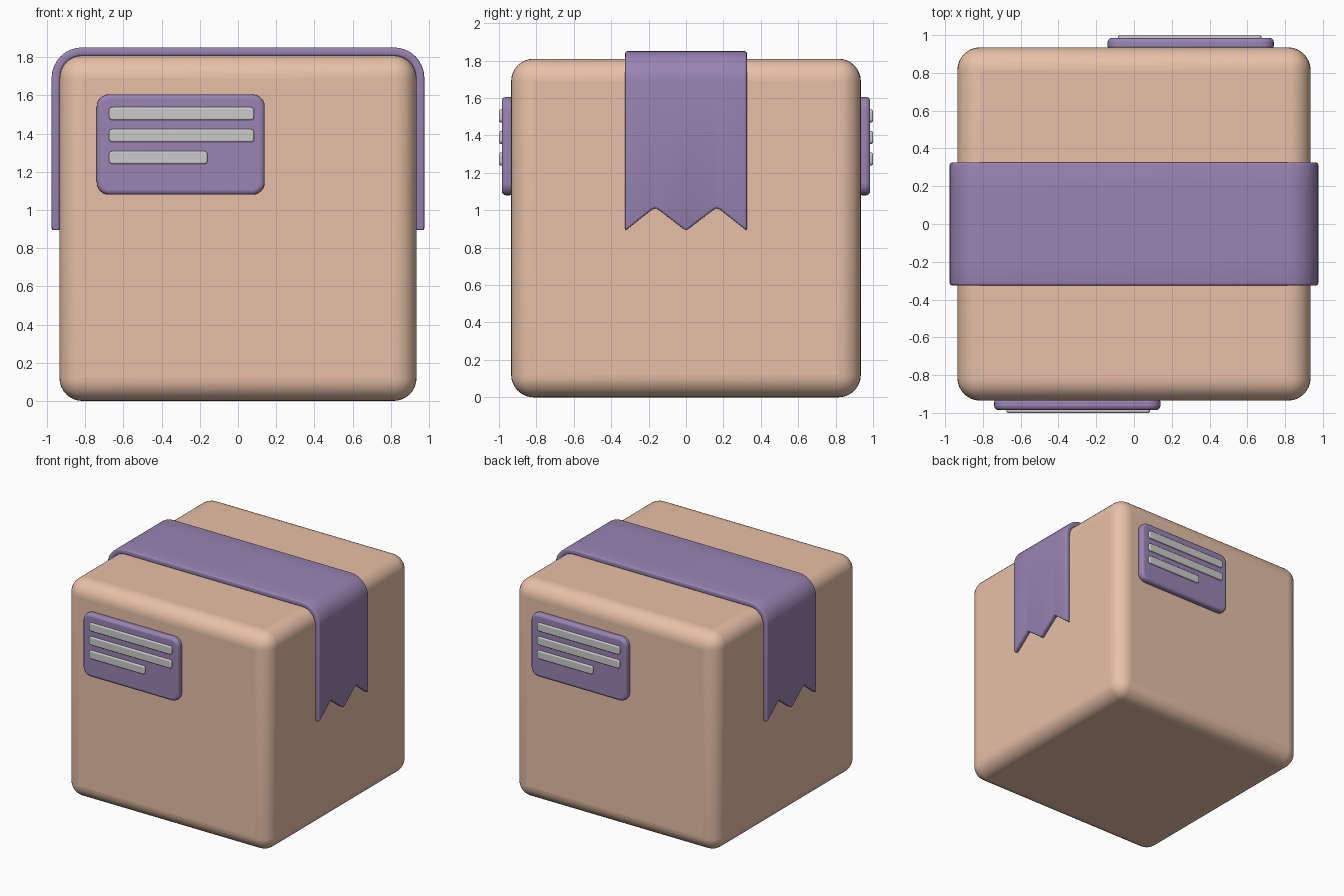
import bpy, bmesh
from math import sin, cos, pi

if "Cube" in bpy.data.objects:
    bpy.data.objects.remove(bpy.data.objects["Cube"])


def material(name, rgb):
    m = bpy.data.materials.new(name)
    m.diffuse_color = (*rgb, 1)
    m.use_nodes = True
    m.node_tree.nodes["Principled BSDF"].inputs["Base Color"].default_value = m.diffuse_color
    return m


TAN = material("cardboard", (0.80, 0.53, 0.39))
PURPLE = material("purple", (0.32, 0.23, 0.45))


def finish(bm, name, mat, bevel, segments, solid=0):
    bmesh.ops.recalc_face_normals(bm, faces=bm.faces)
    me = bpy.data.meshes.new(name)
    bm.to_mesh(me)
    bm.free()
    ob = bpy.data.objects.new(name, me)
    bpy.context.collection.objects.link(ob)
    if mat:
        me.materials.append(mat)
    if solid:
        s = ob.modifiers.new("thickness", 'SOLIDIFY')
        s.thickness, s.offset = solid, 1
    b = ob.modifiers.new("rounding", 'BEVEL')
    b.width, b.segments = bevel, segments
    b.limit_method, b.angle_limit = 'ANGLE', 0.7
    b.use_clamp_overlap = False
    bpy.context.view_layer.objects.active = ob
    ob.select_set(True)
    bpy.ops.object.shade_smooth_by_angle(angle=0.6)
    ob.select_set(False)
    return ob


def plate(name, x0, x1, z0, z1, y_out, y_in, r, bevel, mat, side):
    """Rounded rectangle slab; side=-1 turns it half round to the back."""
    bm = bmesh.new()
    corners = [(x1 - r, z1 - r), (x0 + r, z1 - r), (x0 + r, z0 + r), (x1 - r, z0 + r)]
    vs = []
    for i, (cx, cz) in enumerate(corners):
        for k in range(7):
            a = (i + k / 6) * pi / 2
            vs.append(bm.verts.new((side * (cx + r * cos(a)), side * y_out, cz + r * sin(a))))
    face = bm.faces.new(vs)
    new = bmesh.ops.extrude_face_region(bm, geom=[face])["geom"]
    bmesh.ops.translate(bm, vec=(0, side * (y_in - y_out), 0),
                        verts=[v for v in new if isinstance(v, bmesh.types.BMVert)])
    finish(bm, name, mat, bevel, 3)


# Cardboard box
bm = bmesh.new()
bmesh.ops.create_cube(bm, size=1)
for v in bm.verts:
    v.co = (v.co.x * 1.87, v.co.y * 1.87, (v.co.z + 0.5) * 1.81)
finish(bm, "box", TAN, 0.12, 8)

# Tape: strip over the top with zigzag ends
columns = [(-0.325, 0.89), (-0.187, 1.0), (-0.165, 1.02 - 0.006), (-0.143, 1.0), (0, 0.89),
           (0.143, 1.0), (0.165, 1.02 - 0.006), (0.187, 1.0), (0.325, 0.89)]
X, TOP, R = 0.932, 1.807, 0.115
bm = bmesh.new()
rows = []
for y, zend in columns:
    half = [(X, zend)] + [(X - R + R * cos(k * pi / 16), TOP - R + R * sin(k * pi / 16))
                          for k in range(9)]
    path = half + [(-x, z) for x, z in reversed(half)]
    rows.append([bm.verts.new((x, y, z)) for x, z in path])
for a, b in zip(rows, rows[1:]):
    for i in range(len(a) - 1):
        bm.faces.new((a[i], a[i + 1], b[i + 1], b[i]))
bmesh.ops.recalc_face_normals(bm, faces=bm.faces)
# outward normals: the top face must point up
if max(bm.faces, key=lambda f: f.calc_center_median().z).normal.z < 0:
    bmesh.ops.reverse_faces(bm, faces=bm.faces)
me_up = [f.normal.z for f in bm.faces if f.calc_center_median().z > TOP - 0.001]
tape = finish(bm, "tape", PURPLE, 0.012, 3, 0.044)
top = max(tape.data.polygons, key=lambda p: p.center.z)
if top.normal.z < 0:
    tape.data.flip_normals()

# Shipping labels with text bars, front and back
for side, tag in ((1, "front"), (-1, "back")):
    plate(tag + "_label", -0.74, 0.14, 1.08, 1.605, -0.985, -0.92, 0.065, 0.022, PURPLE, side)
    for n, (z, x1) in enumerate(((1.47, 0.085), (1.355, 0.085), (1.24, -0.16))):
        plate(f"{tag}_label_line_{n + 1}", -0.675, x1, z, z + 0.068, -1.0, -0.97,
              0.018, 0.008, None, side)
